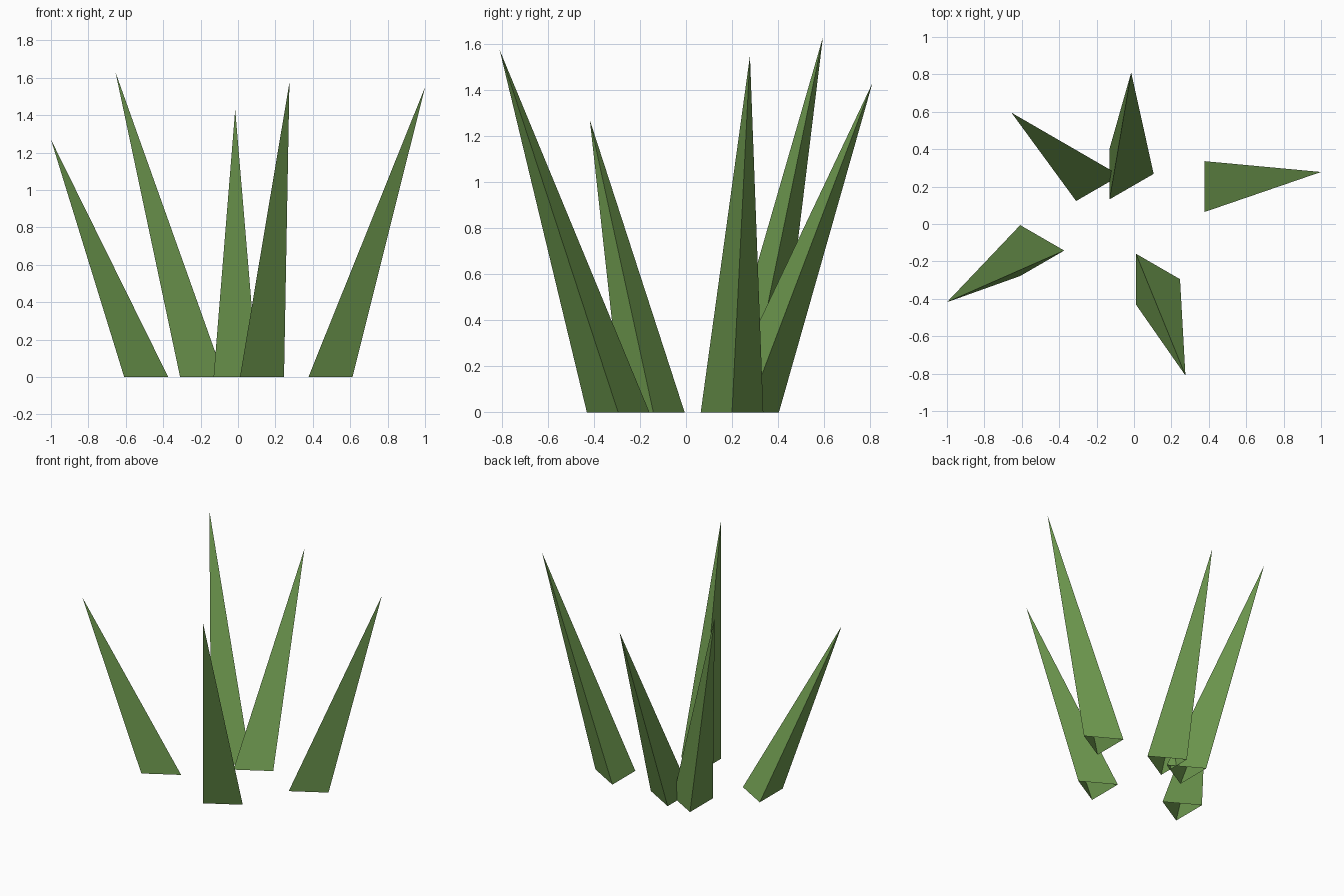
import bpy, bmesh
from math import cos, sin, tau

cube = bpy.data.objects.get("Cube")
if cube:
    bpy.data.objects.remove(cube, do_unlink=True)

# Leaf green, the only colour
green = bpy.data.materials.new("leaf_green")
green.use_nodes = True
colour = (0.156, 0.319, 0.078, 1)
green.diffuse_color = colour
bsdf = next(n for n in green.node_tree.nodes if n.type == 'BSDF_PRINCIPLED')
bsdf.inputs["Base Color"].default_value = colour
bsdf.inputs["Roughness"].default_value = 0.9

RADIUS = 0.157


def blade(name, base, tip):
    """Open three-sided spike leaning from its base centre to its tip."""
    bm = bmesh.new()
    ring = [bm.verts.new((base[0] + RADIUS * cos(tau * i / 3),
                          base[1] + RADIUS * sin(tau * i / 3), 0))
            for i in range(3)]
    top = bm.verts.new(tip)
    for i in range(3):
        bm.faces.new((ring[i], ring[(i + 1) % 3], top))
    bm.normal_update()
    mesh = bpy.data.meshes.new(name)
    bm.to_mesh(mesh)
    bm.free()
    mesh.materials.append(green)
    bpy.context.collection.objects.link(bpy.data.objects.new(name, mesh))


# Tuft of five blades spreading outwards
blade("right_blade", (-0.53, -0.142), (-1.0, -0.418, 1.27))
blade("back_right_blade", (-0.231, 0.259), (-0.655, 0.595, 1.63))
blade("back_blade", (-0.052, 0.268), (-0.015, 0.81, 1.43))
blade("front_blade", (0.089, -0.295), (0.275, -0.81, 1.575))
blade("left_blade", (0.455, 0.2), (1.0, 0.278, 1.55))
